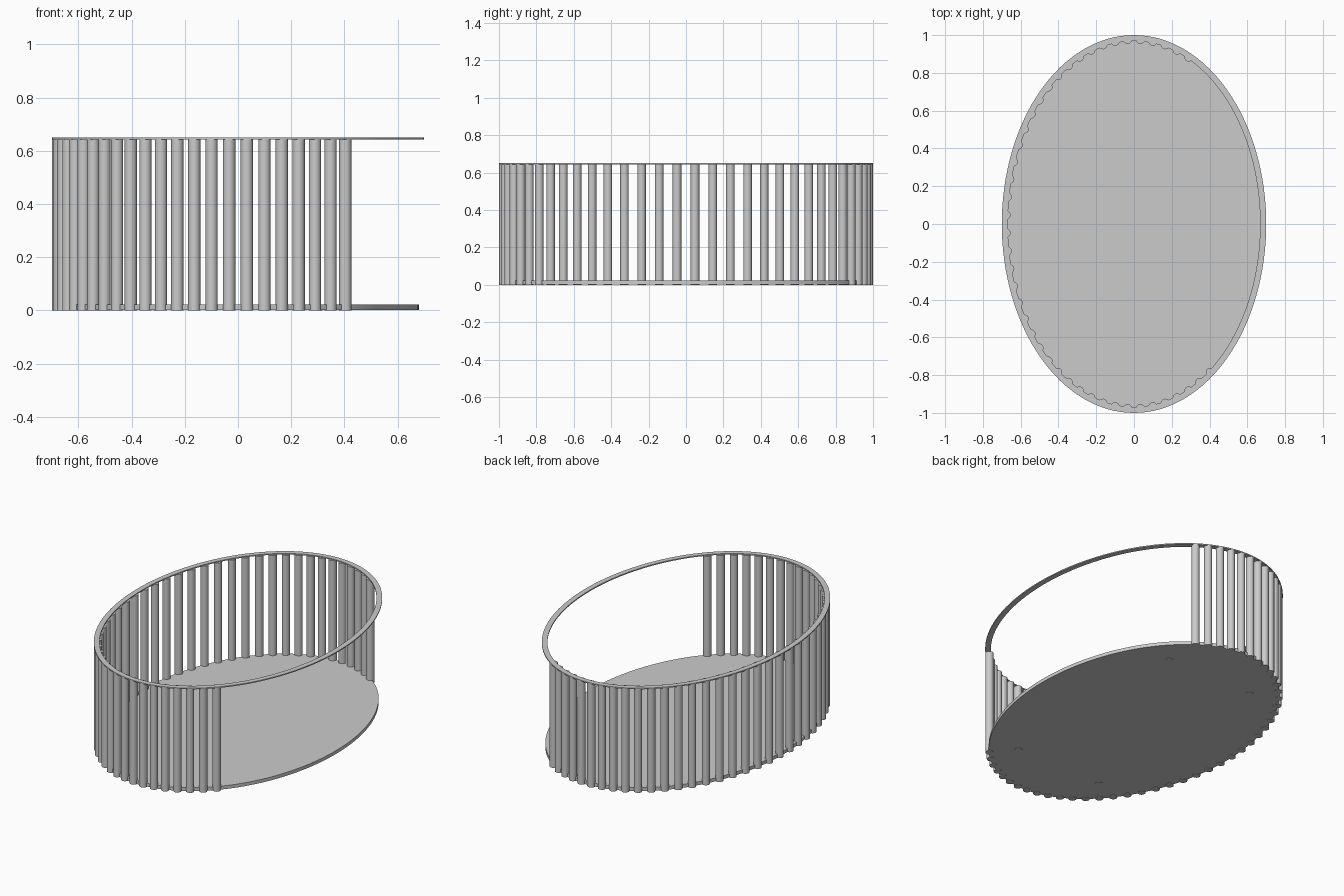
import bpy, bmesh, math

if "Cube" in bpy.data.objects:
    bpy.data.objects.remove(bpy.data.objects["Cube"])

A, B = 0.677, 0.977      # half axes of the slat ellipse
STEPS = 64               # slat positions in a full turn
SEG = 128                # segments of the oval parts


def finish(name, bm):
    bmesh.ops.recalc_face_normals(bm, faces=bm.faces[:])
    mesh = bpy.data.meshes.new(name)
    bm.to_mesh(mesh)
    bm.free()
    obj = bpy.data.objects.new(name, mesh)
    bpy.context.collection.objects.link(obj)
    bpy.ops.object.select_all(action='DESELECT')
    obj.select_set(True)
    bpy.context.view_layer.objects.active = obj
    bpy.ops.object.shade_smooth_by_angle(angle=math.radians(35))
    return obj


def oval(bm, a, b, z):
    return [bm.verts.new((a * math.cos(2 * math.pi * i / SEG),
                          b * math.sin(2 * math.pi * i / SEG), z)) for i in range(SEG)]


def bridge(bm, r1, r2):
    for i in range(SEG):
        j = (i + 1) % SEG
        bm.faces.new((r1[i], r1[j], r2[j], r2[i]))


def cylinder(name, x, y, z0, z1, r, sides):
    bm = bmesh.new()
    bmesh.ops.create_cone(bm, cap_ends=True, segments=sides, radius1=r, radius2=r, depth=z1 - z0)
    bmesh.ops.translate(bm, verts=bm.verts[:], vec=(x, y, (z0 + z1) / 2))
    return finish(name, bm)


# Oval floor plate
bm = bmesh.new()
low, high = oval(bm, 0.68, 0.98, 0.002), oval(bm, 0.68, 0.98, 0.023)
bridge(bm, low, high)
bm.faces.new(low)
bm.faces.new(high)
finish("base_plate", bm)

# Thin flat oval rim on top
bm = bmesh.new()
rings = [oval(bm, a, b, z) for a, b, z in
         ((0.70, 1.0, 0.643), (0.70, 1.0, 0.65), (0.668, 0.968, 0.65), (0.668, 0.968, 0.643))]
for k in range(4):
    bridge(bm, rings[k], rings[(k + 1) % 4])
finish("top_rim", bm)

# Round slats around the left side, leaving the right side open
for k in range(44):
    t = math.radians(90 - 25.3125 + 360 / STEPS * k)
    t += 2 * math.radians(25.3125)
    t -= 2 * math.radians(25.3125)
    cylinder(f"slat_{k + 1:02d}", A * math.cos(t), B * math.sin(t), 0.0, 0.645, 0.023, 20)

# Four small pads under the floor
for i, (sx, sy) in enumerate(((1, 1), (-1, 1), (-1, -1), (1, -1))):
    cylinder(f"foot_pad_{i + 1}", sx * 0.295, sy * 0.66, 0.0, 0.004, 0.022, 24)
